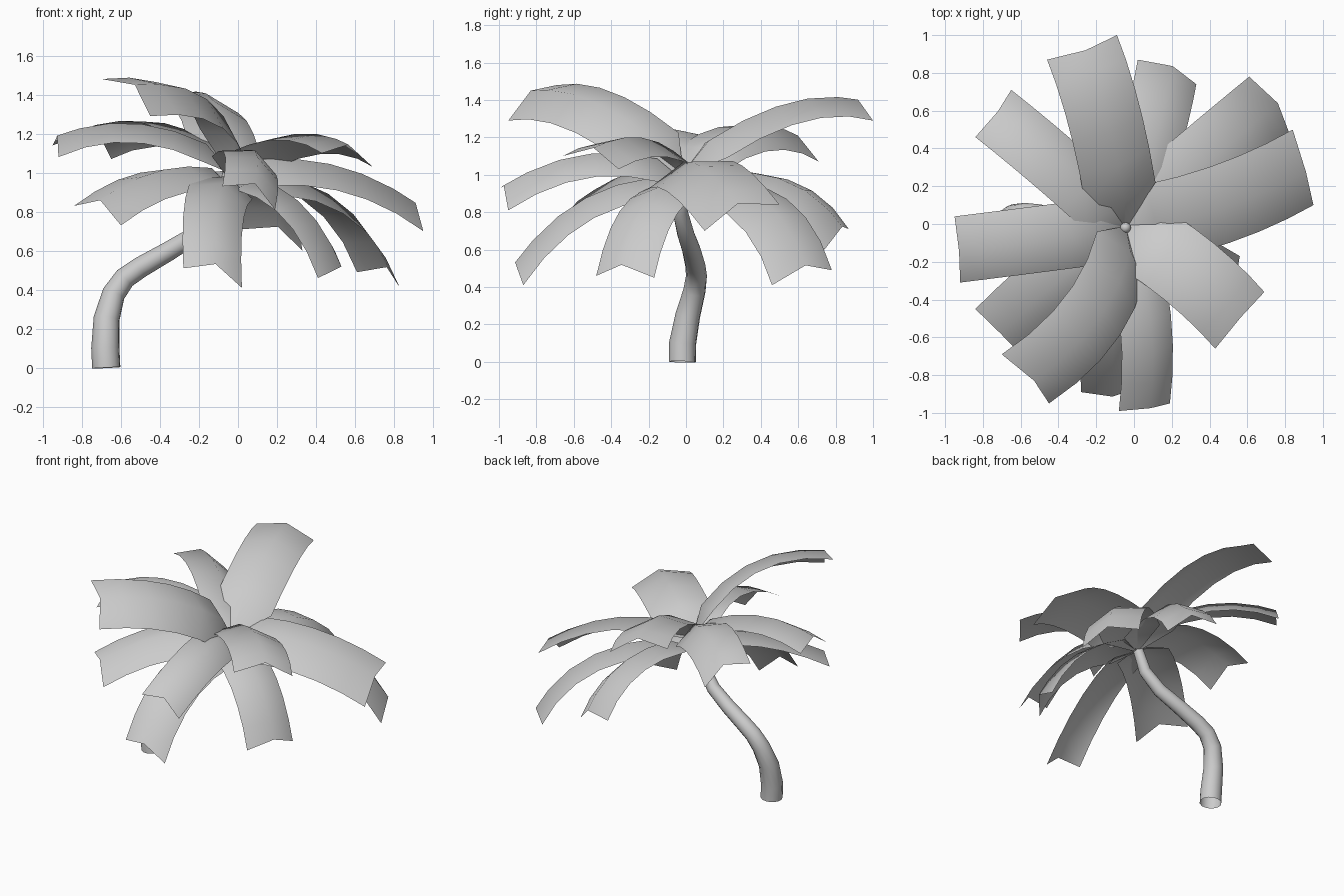
import bpy
from mathutils import Vector

if "Cube" in bpy.data.objects:
    bpy.data.objects.remove(bpy.data.objects["Cube"])

# Trunk: tapered bent tube (x, y, z, radius), open at the base
path = [(-.675, -.02, 0, .073), (-.680, -.018, .1, .073), (-.674, .01, .25, .067),
        (-.637, .045, .38, .06), (-.58, .056, .46, .056), (-.50, .05, .515, .054),
        (-.36, .03, .595, .05), (-.22, 0, .68, .046), (-.12, -.03, .80, .041),
        (-.06, -.025, .93, .035), (-.045, -.02, 1.03, .028)]
cu = bpy.data.curves.new("trunk", 'CURVE')
cu.dimensions = '3D'
cu.bevel_depth = 1
cu.bevel_resolution = 4
sp = cu.splines.new('POLY')
sp.points.add(len(path) - 1)
for p, (x, y, z, r) in zip(sp.points, path):
    p.co = (x, y, z, 1)
    p.radius = r
sp.use_smooth = True
trunk = bpy.data.objects.new("trunk", cu)
bpy.context.collection.objects.link(trunk)

# Rounded trunk tip
bpy.ops.mesh.primitive_uv_sphere_add(segments=12, ring_count=8, radius=.029,
                                     location=(-.045, -.02, 1.03))
bpy.context.object.name = "trunk_tip"
bpy.ops.object.shade_smooth()


def frond(name, root_z, mid, tip_a, tip_b, arch=.07, notch=.04):
    """Creased blade: pointed root, quick flare, constant width, notched end."""
    root = Vector((-.045, -.02, root_z))
    mid, a, b = Vector(mid), Vector(tip_a), Vector(tip_b)
    tip, side = (a + b) / 2, (b - a) / 2
    ctrl = 2 * mid - (root + tip) / 2
    verts, faces = [], []
    rows = [0, .16, .33, .5, .67, .84, 1]
    for t in rows:
        c = root * (1 - t) ** 2 + ctrl * 2 * t * (1 - t) + tip * t * t
        tangent = ((ctrl - root) * (1 - t) + (tip - ctrl) * t).normalized()
        n = side.cross(tangent).normalized()
        flip = n.z < 0
        n = -n if flip else n
        w = .05 if t == 0 else 1
        crest = c + n * arch * w - tangent * (notch if t == 1 else 0)
        verts += [c - side * w, crest, c + side * w]
    for i in range(len(rows) - 1):
        for j in range(2):
            k = i * 3 + j
            f = (k, k + 1, k + 4, k + 3)
            faces.append(f[::-1] if flip else f)
    me = bpy.data.meshes.new(name)
    me.from_pydata(verts, [], faces)
    me.shade_smooth()
    bpy.context.collection.objects.link(bpy.data.objects.new(name, me))


# Fronds: root height, blade middle, the two tip corners
fronds = [
    (1.00, (-.14, .50, 1.30), (-.46, .87, 1.36), (-.09, 1.0, 1.29)),
    (.92, (.10, .48, .92), (.02, .87, .71), (.33, .74, .60)),
    (.92, (.43, .38, .83), (.61, .78, .49), (.83, .46, .41)),
    (.98, (.45, .10, .98), (.84, .50, .84), (.95, .10, .70)),
    (.92, (.27, -.20, .80), (.56, -.17, .45), (.41, -.48, .46)),
    (1.00, (.29, -.25, 1.13), (.69, -.36, 1.03), (.43, -.66, 1.10)),
    (.97, (.06, -.50, 1.05), (-.08, -.99, .93), (.19, -.95, .81)),
    (.92, (-.12, -.50, .82), (-.28, -.89, .51), (.02, -.87, .41)),
    (1.00, (-.20, -.46, 1.32), (-.70, -.69, 1.48), (-.45, -.95, 1.29)),
    (.93, (-.38, -.26, .95), (-.84, -.45, .83), (-.60, -.69, .73)),
    (1.00, (-.50, -.08, 1.18), (-.95, .04, 1.14), (-.92, -.31, 1.08)),
    (1.00, (-.40, .30, 1.19), (-.84, .46, 1.20), (-.65, .71, 1.07)),
]
for i, f in enumerate(fronds):
    frond(f"palm_frond_{i + 1}", *f)
